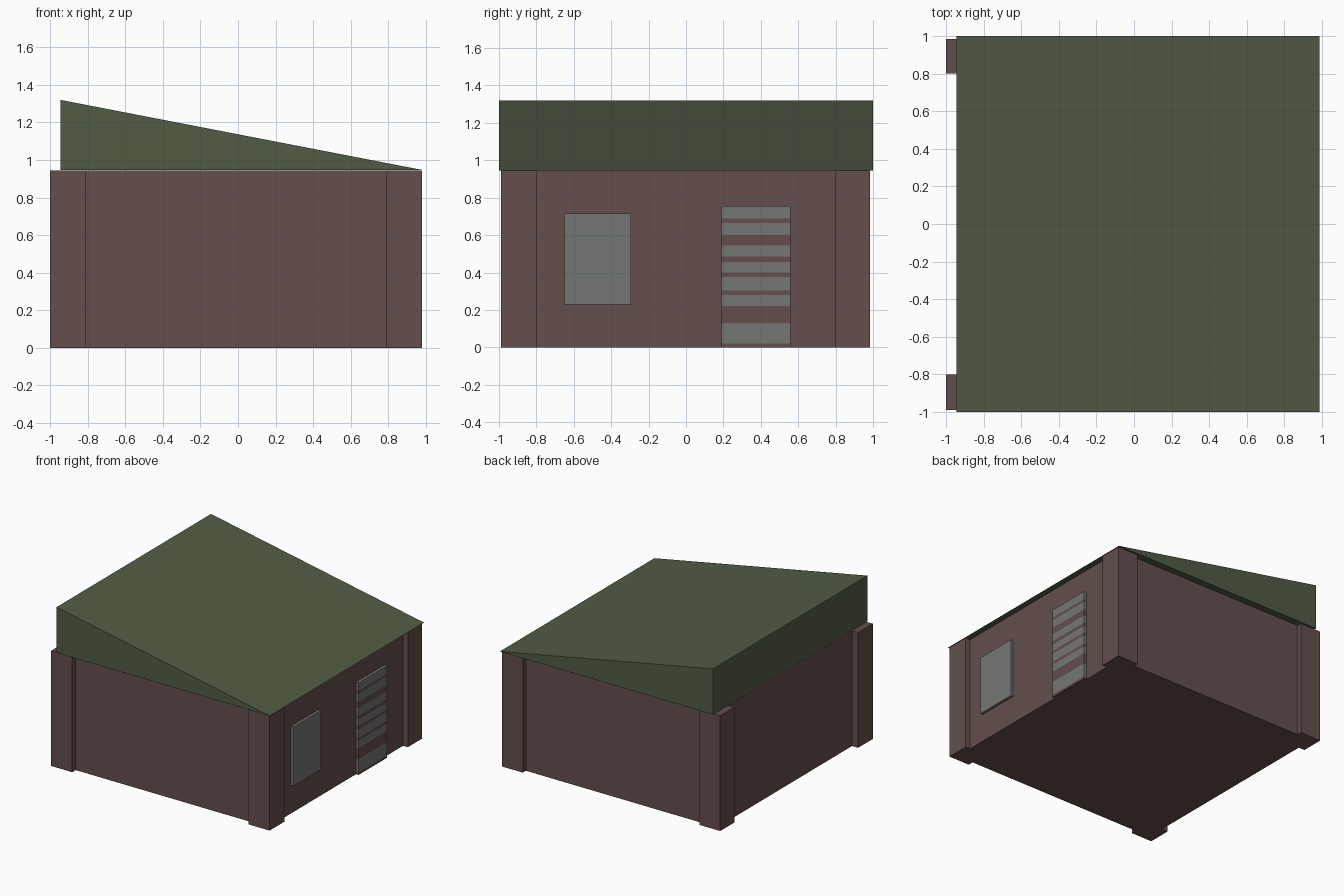
import bpy, bmesh

if "Cube" in bpy.data.objects:
    bpy.data.objects.remove(bpy.data.objects["Cube"])


def material(name, rgb):
    m = bpy.data.materials.new(name)
    m.diffuse_color = (*rgb, 1)
    m.use_nodes = True
    m.node_tree.nodes["Principled BSDF"].inputs["Base Color"].default_value = m.diffuse_color
    return m


brown = material("brown wall", (0.125, 0.078, 0.072))
green = material("green roof", (0.083, 0.106, 0.060))
grey = material("grey panel", (0.178, 0.185, 0.173))


def make(name, verts, faces, mat):
    me = bpy.data.meshes.new(name)
    me.from_pydata(verts, [], faces)
    bm = bmesh.new()
    bm.from_mesh(me)
    bmesh.ops.recalc_face_normals(bm, faces=bm.faces)
    bm.to_mesh(me)
    bm.free()
    me.materials.append(mat)
    ob = bpy.data.objects.new(name, me)
    bpy.context.collection.objects.link(ob)
    return ob


def box(name, x, y, z, mat):
    v = [(a, b, c) for a in x for b in y for c in z]
    f = [(0, 1, 3, 2), (4, 6, 7, 5), (0, 4, 5, 1), (2, 3, 7, 6), (0, 2, 6, 4), (1, 5, 7, 3)]
    return make(name, v, f, mat)


# Main body
EAVE = 0.945
box("walls", (-0.945, 0.937), (-0.945, 0.945), (0, EAVE), brown)

# Corner pillars standing slightly proud of the walls
for nx, x in (("left", (-1.0, -0.81)), ("right", (0.79, 0.98))):
    for ny, y in (("front", (-0.99, -0.80)), ("back", (0.80, 0.985))):
        box(f"{ny}_{nx}_pillar", x, y, (0, EAVE), brown)

# Single-slope wedge roof
prof = [(-0.945, EAVE + 0.001), (0.987, EAVE + 0.001), (-0.945, 1.32)]
make("roof", [(x, y, z) for y in (-1.0, 1.0) for x, z in prof],
     [(0, 1, 2), (3, 5, 4), (0, 3, 4, 1), (1, 4, 5, 2), (2, 5, 3, 0)], green)

# Window panel
box("window", (0.93, 0.96), (-0.65, -0.295), (0.23, 0.715), grey)

# Door: flush boards alternating grey and brown, from bottom to top
cuts = [0, 0.02, 0.05, 0.13, 0.22, 0.28, 0.305, 0.375, 0.40, 0.455,
        0.485, 0.545, 0.60, 0.665, 0.69, 0.755]
for i in range(1, len(cuts)):
    even = i % 2 == 0
    is_brown = even if i > 3 else i == 1
    box(f"door_board_{i}", (0.93, 0.96), (0.19, 0.56), (cuts[i - 1], cuts[i]),
        brown if is_brown else grey)
